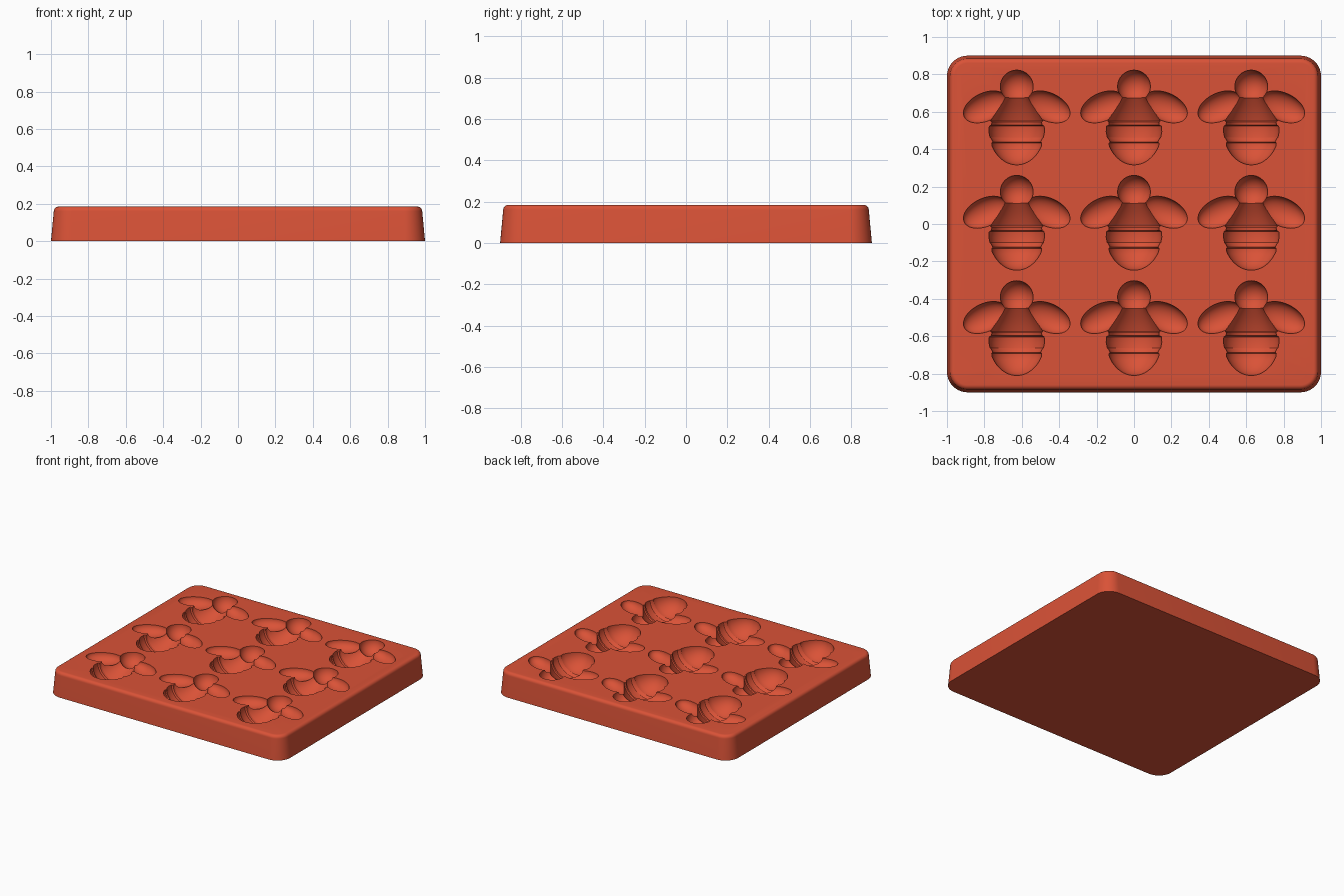
import bpy, bmesh, math
from mathutils import Matrix, Vector

cube = bpy.data.objects.get("Cube")
if cube:
    bpy.data.objects.remove(cube, do_unlink=True)

COLOUR = (0.70, 0.085, 0.038, 1.0)
mat = bpy.data.materials.new("terracotta red silicone")
mat.use_nodes = True
mat.diffuse_color = COLOUR
mat.node_tree.nodes["Principled BSDF"].inputs["Base Color"].default_value = COLOUR

TOP = 0.185
CENTRES = [Vector((0.627 * i, 0.563 * j, TOP)) for i in (-1, 0, 1) for j in (-1, 0, 1)]


def make_object(name, bm):
    bmesh.ops.recalc_face_normals(bm, faces=bm.faces)
    mesh = bpy.data.meshes.new(name)
    bm.to_mesh(mesh)
    bm.free()
    mesh.materials.append(mat)
    obj = bpy.data.objects.new(name, mesh)
    bpy.context.collection.objects.link(obj)
    return obj


def loft(bm, rings):
    """Skin a list of closed rings of points and cap both ends."""
    rings = [[bm.verts.new(p) for p in ring] for ring in rings]
    for a, b in zip(rings, rings[1:]):
        for k in range(len(a)):
            n = (k + 1) % len(a)
            bm.faces.new((a[k], a[n], b[n], b[k]))
    bm.faces.new(rings[0][::-1])
    bm.faces.new(rings[-1])


def rounded_rect(inset, z, radius=0.11, steps=10):
    hx, hy = 1.0 - radius, 0.9 - radius
    r = radius - inset
    points = []
    for quarter, (sx, sy) in enumerate(((1, 1), (-1, 1), (-1, -1), (1, -1))):
        for s in range(steps + 1):
            a = math.pi / 2 * (quarter + s / steps)
            points.append((sx * hx + r * math.cos(a), sy * hy + r * math.sin(a), z))
    return points


# Tray block: tapered walls and a rounded top rim
FILLET = 0.025
rings = [rounded_rect(0, 0), rounded_rect(0.015, TOP - FILLET)]
for s in range(1, 7):
    a = math.pi / 2 * s / 6
    rings.append(rounded_rect(0.015 + FILLET * (1 - math.cos(a)),
                              TOP - FILLET + FILLET * math.sin(a)))
bm = bmesh.new()
loft(bm, rings)
tray = make_object("mould_tray", bm)


def ellipsoids(name, offset, size, tilt, sides):
    """One ellipsoid per bee and side, sunk half way into the top."""
    bm = bmesh.new()
    for c in CENTRES:
        for s in sides:
            place = Matrix.Translation(c + Vector((s * offset[0], offset[1], 0)))
            turn = Matrix.Rotation(s * tilt, 4, "Z")
            bmesh.ops.create_uvsphere(bm, u_segments=40, v_segments=21, radius=1,
                                      matrix=place @ turn @ Matrix.Diagonal((*size, 1)))
    return make_object(name, bm)


heads = ellipsoids("head_cutter", (0, 0.172), (0.088, 0.088, 0.085), 0, (1,))
wings = ellipsoids("wing_cutter", (0.168, 0.063), (0.125, 0.075, 0.06),
                   math.radians(-25), (1, -1))

# Striped body: turned profile of (y, radius) ending in an elliptical tail
profile = [(0.135, 0.045), (0.12, 0.062), (0.07, 0.098), (0.02, 0.126), (-0.012, 0.14),
           (-0.018, 0.133), (-0.034, 0.135), (-0.04, 0.147), (-0.07, 0.149),
           (-0.1, 0.143), (-0.105, 0.137), (-0.124, 0.128), (-0.13, 0.134)]
for s in range(1, 13):
    y = -0.06 - 0.187 * math.sin(math.radians(22 + 5.5 * s))
    profile.append((y, 0.149 * math.cos(math.radians(22 + 5.5 * s))))
bm = bmesh.new()
for c in CENTRES:
    loft(bm, [[(c.x + r * math.cos(a), c.y + y, c.z + 0.88 * r * math.sin(a))
               for a in (2 * math.pi * (k + 0.5) / 48 for k in range(48))]
              for y, r in profile])
bodies = make_object("body_cutter", bm)

# Carve the bee hollows out of the tray
for cutter in (bodies, heads, wings):
    cutter.hide_render = True
    mod = tray.modifiers.new(cutter.name, "BOOLEAN")
    mod.operation = "DIFFERENCE"
    mod.solver = "EXACT"
    mod.object = cutter

bpy.ops.object.select_all(action="DESELECT")
tray.select_set(True)
bpy.context.view_layer.objects.active = tray
for mod in list(tray.modifiers):
    bpy.ops.object.modifier_apply(modifier=mod.name)
for cutter in (bodies, heads, wings):
    bpy.data.objects.remove(cutter, do_unlink=True)
bpy.ops.object.shade_smooth_by_angle(angle=math.radians(25))
